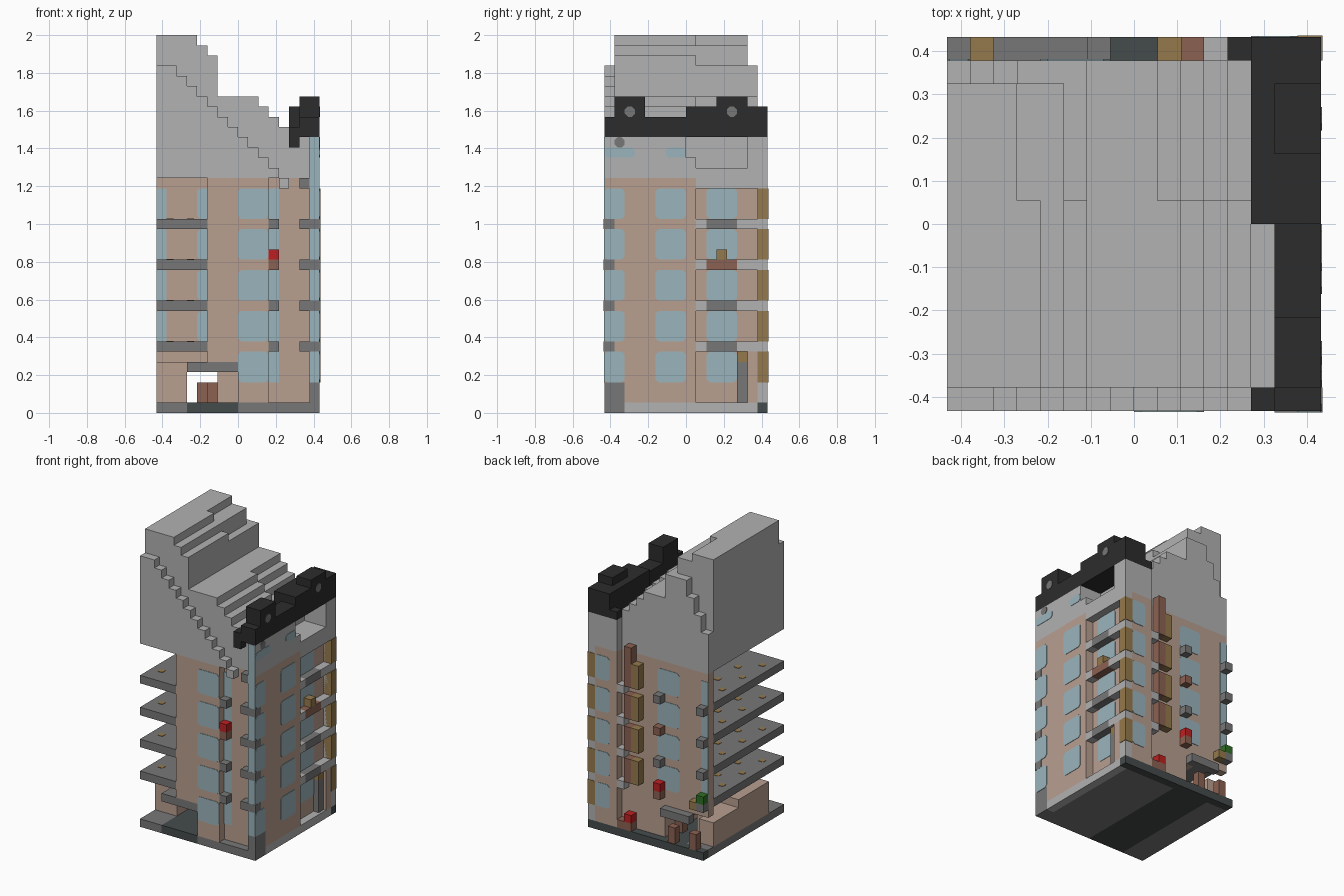
import bpy
import bmesh
from mathutils import Vector

if "Cube" in bpy.data.objects:
    bpy.data.objects.remove(bpy.data.objects["Cube"], do_unlink=True)

V = 2 / 37            # one block
FLOORS = [3, 7, 11, 15, 19]
SLABS = [6, 10, 14, 18]


def material(name, code):
    srgb = [int(code[n:n + 2], 16) / 255 for n in (0, 2, 4)]
    col = [((c + 0.055) / 1.055) ** 2.4 for c in srgb] + [1]
    m = bpy.data.materials.new(name)
    m.use_nodes = True
    m.diffuse_color = col
    m.node_tree.nodes["Principled BSDF"].inputs["Base Color"].default_value = col
    return m


light = material("light grey", "b2b2b2")
wall = material("pale clay", "b89f90")
glass = material("pale blue", "9bb4bc")
grey = material("mid grey", "777777")
black = material("charcoal", "2c2c2c")
tan = material("ochre", "957a4d")
brown = material("brown", "8b6252")
red = material("red", "bd2022")
green = material("green", "2f7025")
slate = material("slate", "454b4b")


def point(i, j, k):
    return Vector(((i - 8) * V, (j - 8) * V, k * V))


def finish(name, mat, bm):
    bmesh.ops.recalc_face_normals(bm, faces=bm.faces)
    mesh = bpy.data.meshes.new(name)
    bm.to_mesh(mesh)
    bm.free()
    mesh.materials.append(mat)
    ob = bpy.data.objects.new(name, mesh)
    bpy.context.collection.objects.link(ob)
    return ob


def box(name, mat, i, j, k):
    """Block between index ranges i, j, k."""
    bm = bmesh.new()
    bmesh.ops.create_cube(bm, size=1)
    lo, hi = point(i[0], j[0], k[0]), point(i[1], j[1], k[1])
    for v in bm.verts:
        v.co = (lo + hi) / 2 + v.co * (hi - lo)
    return finish(name, mat, bm)


def plate(name, mat, axis, level, a, b, cut=0.3):
    """Thin octagonal panel lying on the plane axis = level."""
    bm = bmesh.new()
    (a0, a1), (b0, b1) = a, b
    outline = [(a0 + cut, b0), (a1 - cut, b0), (a1, b0 + cut), (a1, b1 - cut),
               (a1 - cut, b1), (a0 + cut, b1), (a0, b1 - cut), (a0, b0 + cut)]
    rings = []
    for off in (-0.05, 0.05):
        ring = []
        for p in outline:
            co = list(p)
            co.insert("xyz".index(axis), level + off)
            ring.append(bm.verts.new(point(*co)))
        rings.append(ring)
        bm.faces.new(ring)
    for n in range(8):
        m = (n + 1) % 8
        bm.faces.new((rings[0][n], rings[0][m], rings[1][m], rings[1][n]))
    return finish(name, mat, bm)


# Ground and path
box("ground_left", grey, (0, 3), (0, 15), (0, 1))
box("ground_path", slate, (3, 8), (0, 15), (0, 1))
box("ground_right", grey, (8, 15), (0, 15), (0, 1))
box("ground_back", slate, (0, 16), (15, 16), (0, 1))
box("kerb_corner", grey, (15, 16), (0, 2), (0, 3))
box("kerb_side", light, (15, 16), (2, 15), (0, 1))

# Main body, with the open passage at ground level
box("body_upper", wall, (5, 15), (1, 15), (4, 23))
box("body_lower", wall, (8, 15), (1, 15), (1, 4))
box("passage_wall", wall, (6, 8), (4, 15), (1, 4))
box("front_wall", wall, (8, 11), (0, 1), (1, 23))
box("front_wall_over_entrance", wall, (5, 8), (0, 1), (5, 23))
box("balcony_back_wall", wall, (0, 5), (14, 15), (5, 23))
box("entrance_canopy", grey, (3, 8), (0, 1), (4, 5))
box("passage_ceiling", grey, (3, 5), (1, 15), (4, 5))
box("side_wall", wall, (15, 16), (2, 9), (1, 23))
box("side_corner", wall, (15, 16), (0, 2), (3, 23))

# Ground floor shops and passage furniture
box("shop_front", wall, (0, 3), (3, 9), (1, 5))
box("shop_back", wall, (0, 2), (9, 14), (1, 4))
box("shop_step", wall, (2, 3), (9, 13), (1, 4))
box("passage_cabinet", brown, (5, 6), (12, 13), (1, 3))
box("back_canopy", grey, (2, 6), (15, 16), (4, 5))
box("back_bin", brown, (1, 2), (15, 16), (1, 3))
box("back_locker", brown, (4, 5), (15, 15.9), (1, 3))

# Balcony slabs with floor lamps
for k in SLABS:
    box("balcony_slab", grey, (0, 5), (0, 14), (k, k + 1))
    for i, j in ((1, 2), (3, 4), (1, 6), (3, 8), (1, 10), (3, 12)):
        plate("balcony_lamp", tan, "z", k + 1, (i, i + 0.7), (j, j + 0.7), 0.1)

# Windows
for k in FLOORS:
    span = (k, k + 3)
    plate("front_window", glass, "y", 0, (8, 11), span)
    plate("front_window_return", glass, "y", 1, (11, 12), span, 0.05)
    plate("side_window", glass, "x", 16, (5, 8), span)
    plate("corner_window", glass, "x", 16, (0, 2), span)
    plate("recess_window", glass, "x", 15, (10, 13), span)
    plate("pier_window", glass, "y", 16, (13, 15), span)
    if k > 3:
        for level in (14, 15):
            plate("back_window", glass, "y", level, (4, 7), span)
            plate("back_end_window", glass, "y", level, (0, 1), span, 0.1)
plate("corner_glazing", glass, "y", 0, (15, 16), (3, 27), 0.02)
plate("attic_corner_window", glass, "x", 16, (0, 3), (25, 26))
plate("attic_window", glass, "x", 16, (6, 8), (25, 26))
plate("attic_vent", grey, "x", 16, (1, 2), (26, 27))

# Back pier and shutters
box("back_pier", wall, (12, 15), (15, 16), (1, 23))
box("back_pier_top", light, (12, 16), (15, 16), (23, 27))
box("pier_edge", light, (15, 16), (15, 16), (1, 23))
for k in FLOORS:
    box("corner_shutter", tan, (15, 16.06), (15, 16.06), (k, k + 3))
    if k > 3:
        box("back_shutter", tan, (9, 10), (15, 16), (k, k + 3))
        box("back_screen", brown, (10, 11), (15, 16), (k, k + 3))
box("back_screen_top", brown, (10, 11), (15, 16), (22, 24))
box("back_planter", brown, (10, 12), (15, 16), (1, 2))
box("back_planter_flowers", red, (10, 11), (15, 16), (2, 3))

# Wall units, slot ledges and side recess ledges
for k in SLABS:
    s = (k, k + 1)
    box("front_unit", brown if k == 14 else grey, (11, 12), (0, 1), s)
    box("corner_unit", grey, (14, 16.06), (-0.06, 1), s)
    box("back_unit", brown if k in (6, 14) else grey, (6, 7), (15, 16), s)
    box("back_end_unit", grey, (0, 1), (15, 16), s)
    box("slot_ledge", light, (11, 12), (15, 16), s)
    box("recess_ledge_near", light, (15, 16), (9, 10), s)
    box("recess_ledge_middle", brown if k == 14 else grey, (15, 16), (10, 13), s)
    box("recess_ledge_far", light, (15, 16), (13, 15), s)
box("corner_unit_top", grey, (14, 15), (0, 1), (22, 23))
box("front_flowers", red, (11, 12), (0, 1), (15, 16))
box("back_flowers", red, (6, 7), (15, 16), (7, 8))
box("back_plant", green, (0, 1), (15, 16), (7, 8))
box("back_crate", tan, (1, 2), (15, 16), (6, 7))
box("side_crate", tan, (15, 16), (11, 12), (15, 16))
box("side_door_post", grey, (15, 15.7), (13, 14), (1, 5))
box("side_door_lamp", tan, (15, 15.7), (13, 14), (5, 6))
box("side_door_wall", wall, (15, 16), (14, 15), (1, 6))

# Stepped roof: block heights from left to right for each strip of depth
main = [37] * 4 + [36, 35] + [31] * 4 + [30, 29, 28, 27, 27]
rear = [37] * 3 + [36, 36, 34] + [31] * 3 + [30, 29, 28, 27, 24, 24]
gable = [28, 30, 32, 34, 34] + rear[5:]
verge = [34, 34] + [35 - i for i in range(2, 12)]
strips = {"roof_front_verge": ((0, 1), verge), "roof_main": ((1, 8), main),
          "roof_middle": ((8, 9), main[:13] + [24, 24]),
          "roof_rear": ((9, 14), rear), "roof_rear_gable": ((14, 15), gable)}
for name, (depth, tops) in strips.items():
    start = 0
    for i in range(1, len(tops) + 1):
        if i == len(tops) or tops[i] != tops[start]:
            box(name, light, (start, i), depth, (23, tops[start]))
            start = i
box("verge_end", light, (12, 13), (0, 1), (22, 23))
box("attic_side_wall", light, (15, 16), (0, 8), (23, 27))
box("attic_sill", light, (15, 16), (9, 15), (22, 24))
box("attic_sill_end", light, (15, 16), (8, 9), (23, 25))
box("attic_end_post", light, (13, 16), (14, 15), (24, 27))

# Dark parapet with raised blocks and round badges
box("parapet_front", black, (14, 16), (0, 8), (27, 29))
box("parapet_back", black, (13, 16), (8, 16), (27, 30))
box("parapet_front_end", black, (13, 14), (0, 1), (26, 28))
box("parapet_back_end", black, (12, 13), (15, 16), (26, 28))
box("parapet_front_block", black, (14, 16), (1, 4), (29, 31))
box("parapet_back_block", black, (14, 16), (11, 14), (30, 31))
for j in (2, 12):
    plate("parapet_badge", grey, "x", 16, (j, j + 1), (29, 30))
